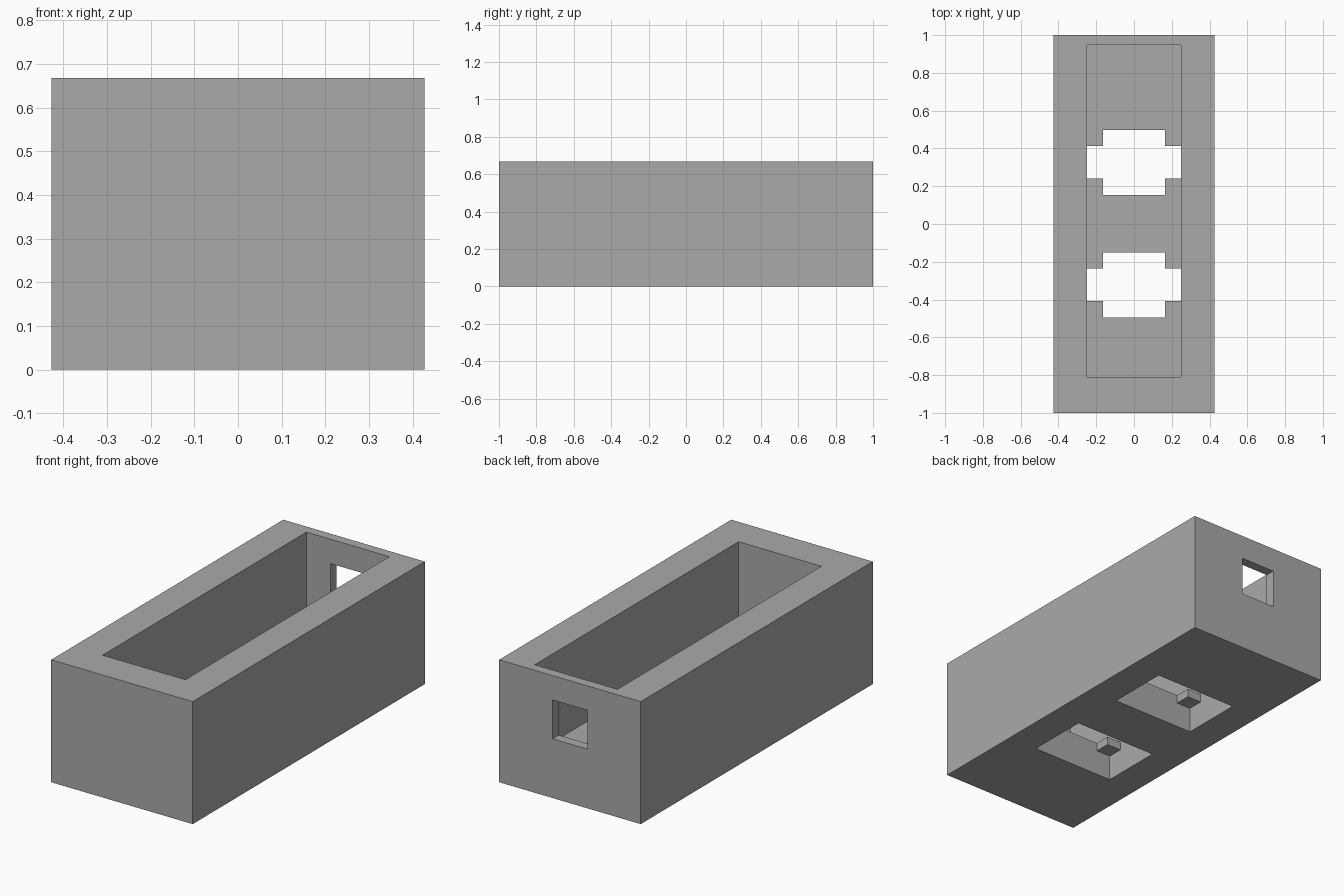
import bpy
import bmesh
from mathutils import Matrix, Vector

old = bpy.data.objects.get("Cube")
if old:
    bpy.data.objects.remove(old, do_unlink=True)

HALF_W, HEIGHT = 0.427, 0.668
INNER, FLOOR, LEDGE = 0.25, 0.186, 0.14

grey = bpy.data.materials.new("plain grey")
grey.use_nodes = True
grey.diffuse_color = (0.4, 0.4, 0.4, 1)
grey.node_tree.nodes["Principled BSDF"].inputs["Base Color"].default_value = (0.4, 0.4, 0.4, 1)


def box(name, x, y, z):
    """Box object from (low, high) ranges on each axis."""
    lo, hi = (Vector(c) for c in zip(x, y, z))
    bm = bmesh.new()
    bmesh.ops.create_cube(bm, size=1, matrix=Matrix.Translation((lo + hi) / 2) @ Matrix.Diagonal((*(hi - lo), 1)))
    mesh = bpy.data.meshes.new(name)
    bm.to_mesh(mesh)
    bm.free()
    mesh.materials.append(grey)
    obj = bpy.data.objects.new(name, mesh)
    bpy.context.collection.objects.link(obj)
    return obj


def cut(target, x, y, z):
    """Subtract a box and discard the cutter."""
    cutter = box("cutter", x, y, z)
    cutter.hide_render = True
    mod = target.modifiers.new("cut", "BOOLEAN")
    mod.operation, mod.solver, mod.object = "DIFFERENCE", "EXACT", cutter
    bpy.context.view_layer.objects.active = target
    bpy.ops.object.modifier_apply(modifier=mod.name)
    bpy.data.objects.remove(cutter, do_unlink=True)


housing = box("housing", (-HALF_W, HALF_W), (-1, 1), (0, HEIGHT))

# Open-topped cavity
cut(housing, (-INNER, INNER), (-0.81, 0.947), (FLOOR, 1))

# Floor openings: a rectangular recess below, a cross above leaving four corner tabs
for y in (-0.322, 0.326):
    cut(housing, (-INNER, INNER), (y - 0.172, y + 0.172), (-0.1, LEDGE))
    cut(housing, (-INNER, INNER), (y - 0.086, y + 0.086), (0.1, 0.3))
    cut(housing, (-0.163, 0.163), (y - 0.172, y + 0.172), (0.1, 0.3))

# Square window through the back wall
cut(housing, (-0.105, 0.105), (0.9, 1.1), (0.323, 0.535))
